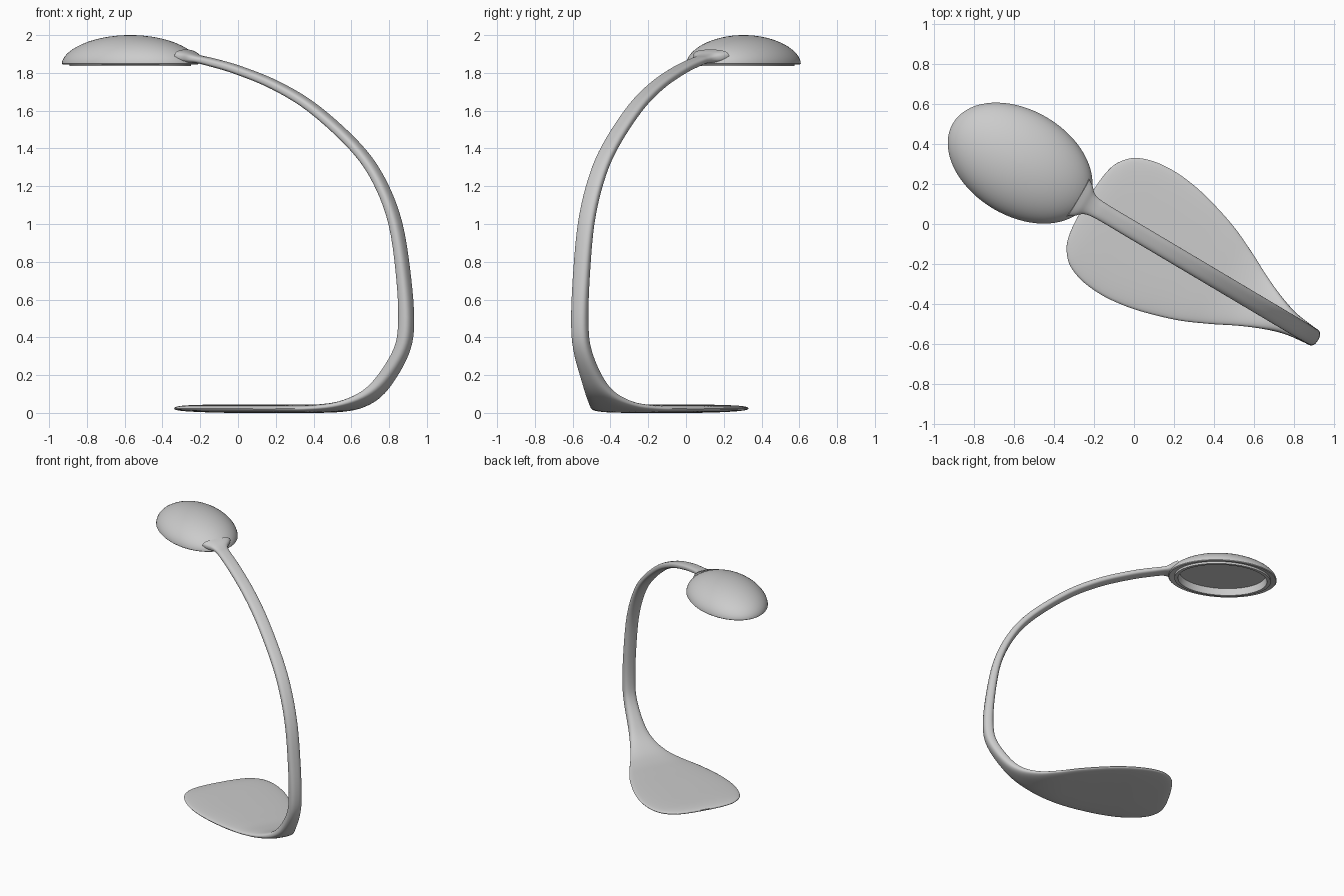
import bpy, bmesh
from math import sin, cos, pi, radians
from mathutils import Vector

if "Cube" in bpy.data.objects:
    bpy.data.objects.remove(bpy.data.objects["Cube"])

# The lamp lies in one vertical plane: u runs along it, v across it
ANG = radians(-30.7)
U = Vector((cos(ANG), sin(ANG), 0))
V = Vector((-sin(ANG), cos(ANG), 0))
Z = Vector((0, 0, 1))
ORIGIN = V * -0.029


def loft(name, rings, angle=40):
    """Skin a list of equal closed rings and cap both ends."""
    bm = bmesh.new()
    loops = [[bm.verts.new(p) for p in ring] for ring in rings]
    for r0, r1 in zip(loops, loops[1:]):
        for i in range(len(r0)):
            j = (i + 1) % len(r0)
            bm.faces.new((r0[i], r0[j], r1[j], r1[i]))
    bm.faces.new(loops[0][::-1])
    bm.faces.new(loops[-1])
    bmesh.ops.recalc_face_normals(bm, faces=bm.faces)
    me = bpy.data.meshes.new(name)
    bm.to_mesh(me)
    bm.free()
    ob = bpy.data.objects.new(name, me)
    bpy.context.collection.objects.link(ob)
    bpy.ops.object.select_all(action='DESELECT')
    ob.select_set(True)
    bpy.context.view_layer.objects.active = ob
    bpy.ops.object.shade_smooth_by_angle(angle=radians(angle))
    return ob


def smooth_path(pts, steps):
    """Catmull-Rom interpolation of stations."""
    pts = [Vector(p) for p in pts]
    ext = [pts[0] * 2 - pts[1]] + pts + [pts[-1] * 2 - pts[-2]]
    out = []
    for p0, p1, p2, p3 in zip(ext, ext[1:], ext[2:], ext[3:]):
        for k in range(steps):
            t = k / steps
            out.append(0.5 * (2 * p1 + (p2 - p0) * t + (2 * p0 - 5 * p1 + 4 * p2 - p3) * t * t
                              + (3 * p1 - p0 - 3 * p2 + p3) * t ** 3))
    return out + [pts[-1]]


def spow(x, e):
    return abs(x) ** e * (1 if x >= 0 else -1)


# Base leaf flowing into the curved arm: (u, z, half width, half thickness)
stations = [
    (-0.262, .024, .06, .004), (-0.257, .024, .14, .008), (-0.243, .024, .215, .012),
    (-0.215, .024, .268, .016), (-0.165, .024, .316, .019), (-0.08, .023, .348, .021),
    (0.02, .022, .359, .022), (0.12, .022, .354, .022), (0.25, .022, .330, .022),
    (0.43, .022, .275, .022), (0.58, .025, .208, .022), (0.71, .044, .142, .024),
    (0.83, .094, .090, .030), (0.925, .180, .060, .036), (1.022, .325, .047, .037),
    (1.052, .465, .045, .037), (1.039, .70, .045, .033), (0.987, 1.0, .045, .029),
    (0.885, 1.23, .045, .027), (0.738, 1.41, .045, .026), (0.483, 1.61, .045, .025),
    (0.25, 1.733, .045, .024), (0.017, 1.815, .045, .023), (-0.15, 1.857, .045, .022),
    (-0.215, 1.870, .049, .021), (-0.25, 1.876, .062, .025), (-0.28, 1.882, .09, .032),
    (-0.31, 1.888, .11, .036),
]
path = smooth_path(stations, 5)
rings = []
for i, (u, z, a, b) in enumerate(path):
    p, q = path[max(i - 1, 0)], path[min(i + 1, len(path) - 1)]
    tan = (U * (q[0] - p[0]) + Z * (q[1] - p[1])).normalized()
    nrm = V.cross(tan)
    c = ORIGIN + U * u + Z * z
    rings.append([c + V * a * spow(cos(t), .75) + nrm * b * spow(sin(t), .75)
                  for t in (2 * pi * k / 40 for k in range(40))])
loft("base_and_arm", rings)

# Oval lamp head: a stack of scaled ellipses
HEAD = ORIGIN + U * -0.646


def oval(s, z):
    return [HEAD + U * .391 * s * cos(t) + V * .265 * s * sin(t) + Z * z
            for t in (2 * pi * k / 72 for k in range(72))]


# Underside recess and lip, then the dome
profile = [(.3, 1.893), (.80, 1.893), (.82, 1.836), (.888, 1.836), (.888, 1.852), (.985, 1.845)]
for k in range(17):
    t = pi / 2 * k / 16
    profile.append((max(cos(t), .01), 1.85 + .15 * sin(t) ** 1.12))
loft("lamp_head", [oval(s, z) for s, z in profile])

# Light panel set inside the recess
loft("light_panel", [oval(.799, 1.892), oval(.79, 1.888)])
